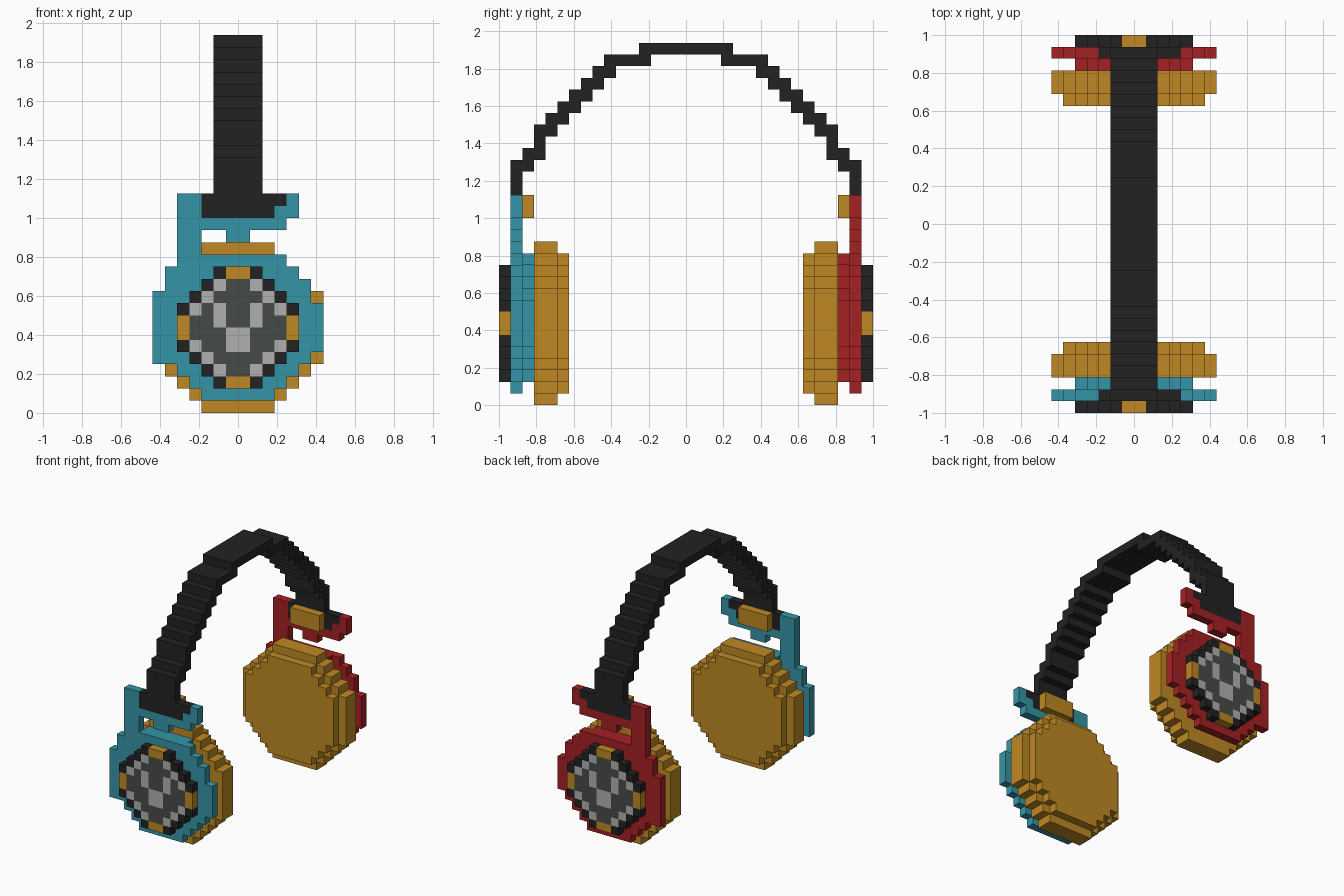
import bpy, bmesh
from mathutils import Vector

if "Cube" in bpy.data.objects:
    bpy.data.objects.remove(bpy.data.objects["Cube"])

U = 2 / 32        # block size
MID = 6.5         # ear cup centre, in blocks


def material(name, rgb):
    lin = [(c / 255 / 12.92) if c < 11 else ((c / 255 + 0.055) / 1.055) ** 2.4 for c in rgb]
    m = bpy.data.materials.new(name)
    m.use_nodes = True
    m.diffuse_color = (*lin, 1)
    m.node_tree.nodes["Principled BSDF"].inputs["Base Color"].default_value = (*lin, 1)
    return m


BLACK = material("black", (34, 34, 34))
GOLD = material("gold", (191, 137, 35))
TEAL = material("teal", (53, 149, 167))
RED = material("red", (165, 33, 36))
DARK = material("dark grey", (70, 75, 71))
LIGHT = material("light grey", (176, 176, 176))

AXES = [Vector(v) for v in ((1, 0, 0), (0, 1, 0), (0, 0, 1))]


def blocks(name, cells):
    """Build the outer skin of a dictionary {(x, y, z): material}."""
    mats = list(dict.fromkeys(cells.values()))
    bm = bmesh.new()
    for cell, mat in cells.items():
        centre = Vector(cell) + Vector((0.5, 0.5, 0.5)) - Vector((7, 16, 0))
        for a in range(3):
            for s in (-1, 1):
                n = AXES[a] * s
                if tuple(int(c + d) for c, d in zip(cell, n)) in cells:
                    continue
                p, q = AXES[(a + 1) % 3] / 2, AXES[(a + 2) % 3] / 2 * s
                mid = centre + n / 2
                f = bm.faces.new([bm.verts.new((mid + o) * U)
                                  for o in (-p - q, p - q, p + q, q - p)])
                f.material_index = mats.index(mat)
    bmesh.ops.remove_doubles(bm, verts=bm.verts, dist=U / 100)
    mesh = bpy.data.meshes.new(name)
    bm.to_mesh(mesh)
    bm.free()
    for m in mats:
        mesh.materials.append(m)
    obj = bpy.data.objects.new(name, mesh)
    bpy.context.collection.objects.link(obj)


def rect(x0, x1, z0, z1):
    return {(x, z) for x in range(x0, x1 + 1) for z in range(z0, z1 + 1)}


def octagon(radius, corner):
    """Stepped disc: limits the distance along each axis and their sum."""
    return {(x, z) for x, z in rect(0, 13, 0, 13)
            if max(abs(x - MID), abs(z - MID)) <= radius
            and abs(x - MID) + abs(z - MID) <= corner}


def speaker_colour(x, z):
    a, b = abs(x - MID), abs(z - MID)
    if max(a, b) > 4:
        return GOLD if min(a, b) < 1 else BLACK
    if a + b == 6:
        return BLACK
    prongs = a == 1.5 and z in (7, 8)
    stem = a < 1 and z in (5, 6)
    return LIGHT if a + b == 5 or prongs or stem else DARK


# Cup plate: first and last column of each row, from the bottom up
PLATE_ROWS = [(4, 9), (3, 10), (2, 11), (0, 12)] + [(0, 13)] * 4 + \
             [(0, 12), (1, 12), (1, 11), (2, 10)]
plate = {(x, z) for z, (a, b) in enumerate(PLATE_ROWS, 1) for x in range(a, b + 1)}

# Bracket: side arm, cross bar, hook and centre peg
bracket = rect(2, 3, 13, 17) | rect(4, 10, 15, 15) | rect(6, 7, 14, 14) \
    | rect(10, 11, 16, 16) | rect(11, 11, 17, 17)

strap_end = rect(4, 9, 16, 17) | {(10, 17)}

for side, shell in (("front", TEAL), ("back", RED)):
    def slab(layers, shape, colour):
        pick = colour if callable(colour) else (lambda x, z: colour)
        return {(x, y if side == "front" else 31 - y, z): pick(x, z)
                for x, z in shape for y in layers}

    blocks(side + "_speaker_cover", slab([0], octagon(4.5, 6), speaker_colour))
    blocks(side + "_cup_bracket", slab([1], plate | bracket, shell))
    blocks(side + "_cup_shell", slab([2], octagon(4.5, 6) | rect(4, 9, 12, 12), shell))
    blocks(side + "_ear_cushion", {**slab([3, 4], octagon(6.5, 9), GOLD),
                                   **slab([5], octagon(5.5, 8), GOLD)})
    blocks(side + "_strap_end", slab([1], strap_end, BLACK))
    blocks(side + "_strap_pad", slab([2], rect(5, 8, 16, 17), GOLD))

# Headband: stepped arch, first and last depth of each row, mirrored front to back
ARCH = [(1, 1), (1, 1), (1, 2), (2, 3), (3, 3)] + \
       [(k, k + 1) for k in range(3, 9)] + [(9, 12), (12, 15)]
band = {}
for z, (a, b) in enumerate(ARCH, 18):
    for y in range(a, b + 1):
        for x in range(5, 9):
            band[x, y, z] = band[x, 31 - y, z] = BLACK
blocks("headband", band)
